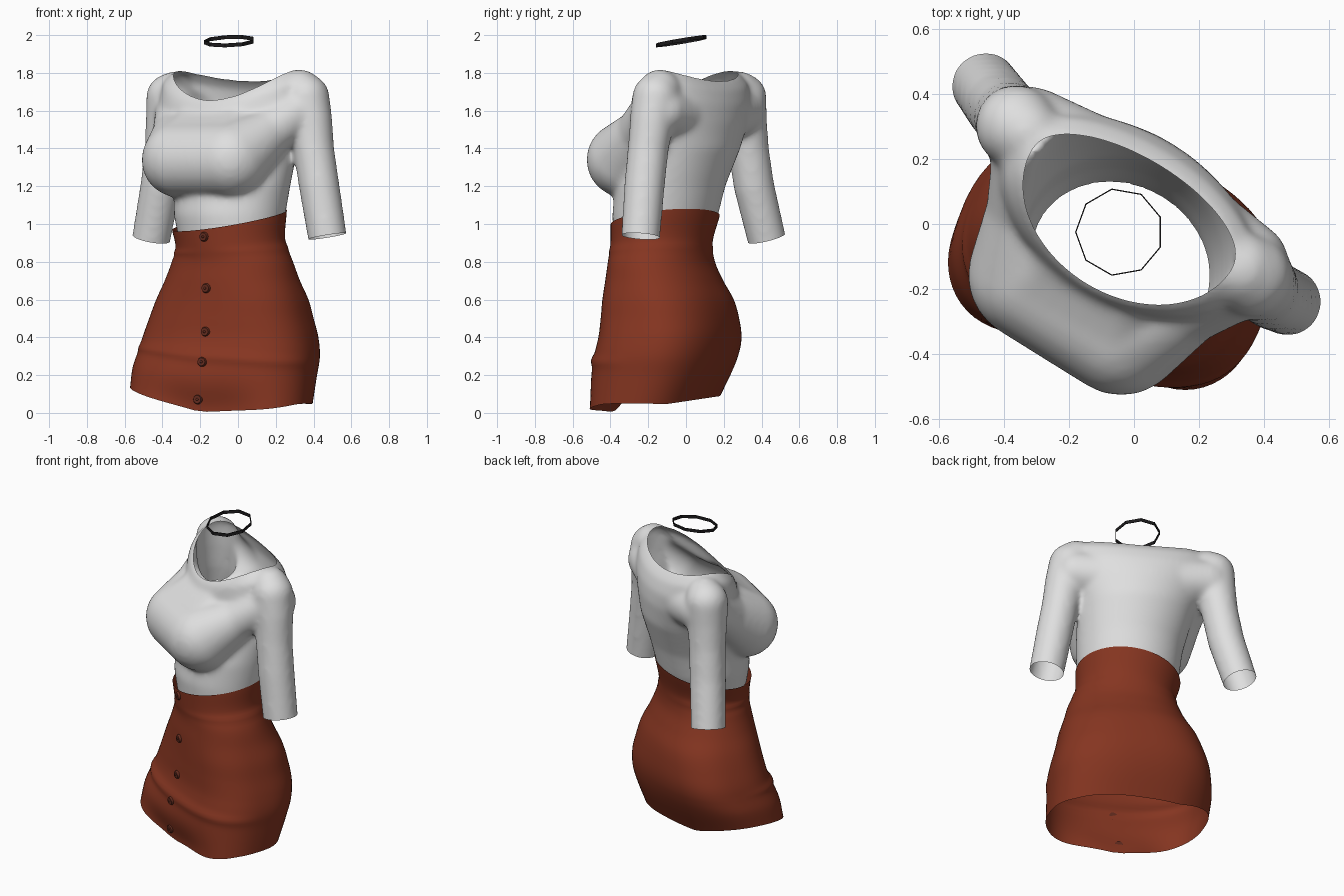
import bpy, bmesh, math
from mathutils import Vector, Matrix

if "Cube" in bpy.data.objects:
    bpy.data.objects.remove(bpy.data.objects["Cube"])


def material(name, rgb):
    m = bpy.data.materials.new(name)
    m.diffuse_color = (*rgb, 1)
    m.use_nodes = True
    m.node_tree.nodes["Principled BSDF"].inputs["Base Color"].default_value = m.diffuse_color
    return m


WHITE = material("soft white", (0.74, 0.74, 0.74))
RUST = material("rust red", (0.237, 0.036, 0.015))
BLACK = material("black", (0.012, 0.011, 0.012))
BROWN = material("dark rust", (0.12, 0.024, 0.013))


def finish(name, bm, mat, smooth=True):
    me = bpy.data.meshes.new(name)
    bm.to_mesh(me)
    bm.free()
    me.materials.clear()
    me.materials.append(mat)
    for p in me.polygons:
        p.use_smooth = smooth
        p.material_index = 0
    ob = bpy.data.objects.new(name, me)
    bpy.context.scene.collection.objects.link(ob)
    return ob


def loft(bm, rings, caps=False):
    vs = [[bm.verts.new(p) for p in r] for r in rings]
    n = len(vs[0])
    for a, b in zip(vs, vs[1:]):
        for i in range(n):
            j = (i + 1) % n
            bm.faces.new((a[i], a[j], b[j], b[i]))
    if caps:
        bm.faces.new(vs[0][::-1])
        bm.faces.new(vs[-1])


# ---------- skirt: turned, boxy oval sections ----------
# z, centre x, centre y, half width, half depth, turn, squareness
SKIRT = [
    (0.06, -0.088, -0.168, 0.488, 0.312, -19, 2.5),
    (0.20, -0.07, -0.13, 0.49, 0.332, -20, 2.55),
    (0.30, -0.05, -0.105, 0.485, 0.333, -22, 2.6),
    (0.40, -0.04, -0.085, 0.468, 0.325, -24, 2.6),
    (0.50, -0.035, -0.085, 0.44, 0.317, -26, 2.5),
    (0.60, -0.03, -0.095, 0.41, 0.303, -28, 2.4),
    (0.70, -0.03, -0.115, 0.37, 0.28, -29, 2.2),
    (0.80, -0.03, -0.13, 0.335, 0.258, -30, 2.1),
    (0.90, -0.04, -0.13, 0.30, 0.26, -30, 2.0),
    (1.04, -0.045, -0.11, 0.311, 0.281, -30, 2.0),
]


def sample(rows, z):
    # smooth interpolation between the table rows
    last = len(rows) - 1
    i = max([k for k in range(last) if rows[k][0] <= z] or [0])
    h = rows[i + 1][0] - rows[i][0]
    t = (z - rows[i][0]) / h

    def slope(k, c):
        lo, hi = rows[max(k - 1, 0)], rows[min(k + 1, last)]
        return (hi[c] - lo[c]) / (hi[0] - lo[0])
    return [(2*t**3 - 3*t*t + 1) * rows[i][c] + (t**3 - 2*t*t + t) * h * slope(i, c)
            + (3*t*t - 2*t**3) * rows[i + 1][c] + (t**3 - t*t) * h * slope(i + 1, c)
            for c in range(1, 7)]


def skirt_point(z, ang):
    cx, cy, a, b, turn, p = sample(SKIRT, z)
    c, s = math.cos(ang), math.sin(ang)
    # small cloth folds at thigh and waist, and the dip between the thighs
    fold = 0.014 * max(0, s) * math.exp(-((z - 0.31 + 0.04 * c) / 0.025) ** 2)
    fold += 0.006 * abs(c) * math.exp(-((z - 0.87) / 0.02) ** 2)
    dip = 0.075 * max(0, s) ** 8 * math.exp(-((z - 0.04) / 0.13) ** 2)
    k = lambda v: math.copysign(abs(v) ** (2 / p), v)
    u, f = (a + fold) * k(c), (b + fold) * k(s) - dip
    r = math.radians(turn)
    x = cx + u * math.cos(r) + f * math.sin(r)
    y = cy + u * math.sin(r) - f * math.cos(r)
    # uneven hem and slanted waistband
    front = min(1, max(0, (-0.1 - y) / 0.35))
    hem = 0.062 + 0.15 * y + 0.09 * max(0, -(x + 0.2) / 0.37) + 0.1 * max(0, x + 0.2) * front
    w = max(0, 1 - (z - 0.06) / 0.3)
    z2 = z + (max(0, hem) - 0.06) * w
    z2 += (0.18 * x + 0.1 * y) * max(0, (z - 0.8) / 0.24)
    return Vector((x, y, z2))


bm = bmesh.new()
SEG, ROWS = 72, 64
loft(bm, [[skirt_point(0.06 + 0.98 * k / ROWS, 2 * math.pi * i / SEG) for i in range(SEG)]
          for k in range(ROWS + 1)])
bmesh.ops.recalc_face_normals(bm, faces=bm.faces)
finish("skirt", bm, RUST)

# ---------- buttons down the skirt front ----------
for n, (z, side) in enumerate(((0.985, 0), (0.66, 0), (0.43, 0), (0.285, 0.01), (0.115, 0.05))):
    pos = skirt_point(z, math.pi / 2 + side)
    r = math.radians(sample(SKIRT, z)[4])
    out = Vector((math.sin(r), -math.cos(r), 0))
    M = Matrix.Translation(pos + out * 0.007) @ out.to_track_quat('Z', 'Y').to_matrix().to_4x4()
    bm = bmesh.new()
    bmesh.ops.create_cone(bm, cap_ends=True, segments=20, radius1=0.026, radius2=0.021,
                          depth=0.013, matrix=M)
    bmesh.ops.create_uvsphere(bm, u_segments=12, v_segments=6, radius=0.008,
                              matrix=M @ Matrix.Translation((0, 0, 0.004)))
    finish("button_%d" % (n + 1), bm, BROWN, False)

# ---------- top: torso, bust and sleeves fused to one skin ----------
TURN = math.radians(-31)
U = Vector((math.cos(TURN), math.sin(TURN), 0))     # across the shoulders
F = Vector((math.sin(TURN), -math.cos(TURN), 0))    # chest front

# z at sides, front, back; centre x, y; half width, depth front, depth back
TORSO = [
    (0.90, 0.90, 0.90, -0.04, -0.13, 0.283, 0.243, 0.243),
    (0.95, 0.95, 0.95, -0.042, -0.125, 0.287, 0.25, 0.25),
    (1.05, 1.05, 1.05, -0.045, -0.11, 0.304, 0.272, 0.272),
    (1.20, 1.20, 1.20, -0.03, -0.08, 0.317, 0.285, 0.277),
    (1.40, 1.40, 1.40, -0.01, 0.0, 0.345, 0.27, 0.264),
    (1.55, 1.53, 1.54, -0.015, 0.03, 0.40, 0.28, 0.255),
    (1.66, 1.60, 1.63, -0.010, 0.047, 0.44, 0.295, 0.232),
    (1.765, 1.64, 1.71, -0.004, 0.049, 0.425, 0.287, 0.20),
    (1.815, 1.66, 1.76, -0.004, 0.049, 0.358, 0.272, 0.155),
    (1.825, 1.70, 1.78, -0.004, 0.049, 0.25, 0.20, 0.08),
]
bm = bmesh.new()
rings = []
for ze, zf, zb, cx, cy, a, bf, bb in TORSO:
    ring = []
    for i in range(64):
        c, s = math.cos(i * math.pi / 32), math.sin(i * math.pi / 32)
        z = ze + ((zf if s > 0 else zb) - ze) * s * s
        ring.append(Vector((cx, cy, z)) + U * a * c + F * (bf if s > 0 else bb) * s)
    rings.append(ring)
loft(bm, rings, caps=True)


def chain(points, step=0.025):
    # row of overlapping balls, each point is x, y, z, radius
    for p, q in zip(points, points[1:]):
        p, q = Vector(p), Vector(q)
        steps = max(1, round((q - p).length / step))
        for k in range(steps + 1):
            v = p.lerp(q, k / steps)
            bmesh.ops.create_icosphere(bm, subdivisions=3, radius=v.w,
                                       matrix=Matrix.Translation(v.xyz))


def body(u, f, z, r):
    return (*(U * u + F * f + Vector((0, 0, z))), r)


# bust with the cloth stretched between, up to the neckline and to the shoulders
LEFT, RIGHT = body(-0.185, 0.295, 1.34, 0.202), body(0.135, 0.30, 1.34, 0.202)
chain([LEFT, RIGHT])
for u in (-0.18, -0.12, -0.06, 0.0, 0.06, 0.12):
    chain([body(u, 0.295, 1.34, 0.2), body(u * 0.9, 0.215, 1.445, 0.15),
           body(u * 0.8, 0.13, 1.55, 0.115)])
chain([LEFT, body(-0.29, 0.13, 1.47, 0.14), body(-0.39, -0.03, 1.61, 0.12)])
chain([RIGHT, body(0.26, 0.13, 1.48, 0.13), body(0.375, -0.03, 1.61, 0.12)])
# shoulder blades
chain([body(-0.42, -0.09, 1.60, 0.13), body(-0.05, -0.11, 1.56, 0.15),
       body(0.36, -0.075, 1.60, 0.13)])

# sleeves: x, y, z, radius along each arm
ARMS = [
    [(0.33, -0.14, 1.705, 0.115), (0.36, -0.16, 1.67, 0.126), (0.383, -0.18, 1.55, 0.118),
     (0.40, -0.20, 1.40, 0.110), (0.43, -0.22, 1.20, 0.109), (0.48, -0.243, 0.89, 0.104)],
    [(-0.33, 0.28, 1.70, 0.11), (-0.36, 0.30, 1.67, 0.128), (-0.37, 0.31, 1.55, 0.12),
     (-0.385, 0.33, 1.40, 0.110), (-0.41, 0.36, 1.20, 0.109), (-0.467, 0.437, 0.88, 0.103)],
]
for arm in ARMS:
    chain(arm)
bmesh.ops.recalc_face_normals(bm, faces=bm.faces)
top = finish("top", bm, WHITE)
mod = top.modifiers.new("fuse", 'REMESH')
mod.mode = 'VOXEL'
mod.voxel_size = 0.014
mod = top.modifiers.new("soften", 'SMOOTH')
mod.factor = 0.5
mod.iterations = 20
dg = bpy.context.evaluated_depsgraph_get()
fused = bpy.data.meshes.new_from_object(top.evaluated_get(dg))
bpy.data.objects.remove(top)
bm = bmesh.new()
bm.from_mesh(fused)
bpy.data.meshes.remove(fused)

# wide neck opening and open waist
NECK = Vector((-0.004, 0.049, 0))


def neck_ratio(co):
    d = co - NECK
    f = d.dot(F)
    return math.hypot(d.dot(U) / 0.358, f / (0.272 if f > 0 else 0.155))


cut = []
for f in bm.faces:
    c = f.calc_center_median()
    waist = c.z < 0.935 and (c.xy - Vector((-0.045, -0.11))).length < 0.34
    if waist or (c.z > 1.58 and neck_ratio(c) < 1):
        cut.append(f)
bmesh.ops.delete(bm, geom=cut, context='FACES')
rim = [v for v in bm.verts if v.is_boundary and v.co.z > 1.55]
for v in rim:
    d = (v.co - NECK) / neck_ratio(v.co)
    v.co.x, v.co.y = NECK.x + d.x, NECK.y + d.y
for _ in range(6):      # even out the neckline
    new = {}
    for v in rim:
        near = [e.other_vert(v).co for e in v.link_edges if e.is_boundary]
        new[v] = v.co * 0.5 + sum(near, Vector()) / len(near) * 0.5
    for v, co in new.items():
        v.co = co

# open sleeve ends
for arm, z in zip(ARMS, (0.935, 0.925)):
    a, b = Vector(arm[-2][:3]), Vector(arm[-1][:3])
    bmesh.ops.bisect_plane(bm, geom=bm.verts[:] + bm.edges[:] + bm.faces[:],
                           plane_co=a.lerp(b, (a.z - z) / (a.z - b.z)), plane_no=b - a,
                           clear_outer=True)
finish("top", bm, WHITE)

# ---------- choker: thin tilted nine-sided band ----------
bm = bmesh.new()
rings = []
for r, h in ((0.136, -0.01), (0.136, 0.01), (0.132, 0.01), (0.132, -0.01), (0.136, -0.01)):
    ring = []
    for i in range(9):
        t = math.pi + 2 * math.pi * i / 9
        dx, dy = r * math.cos(t), r * math.sin(t)
        ring.append((-0.045 + dx, -0.025 + dy, 1.968 + h + 0.04 * dx + 0.165 * dy))
    rings.append(ring)
loft(bm, rings)
bmesh.ops.remove_doubles(bm, verts=bm.verts, dist=1e-5)
bmesh.ops.recalc_face_normals(bm, faces=bm.faces)
finish("choker", bm, BLACK, False)
